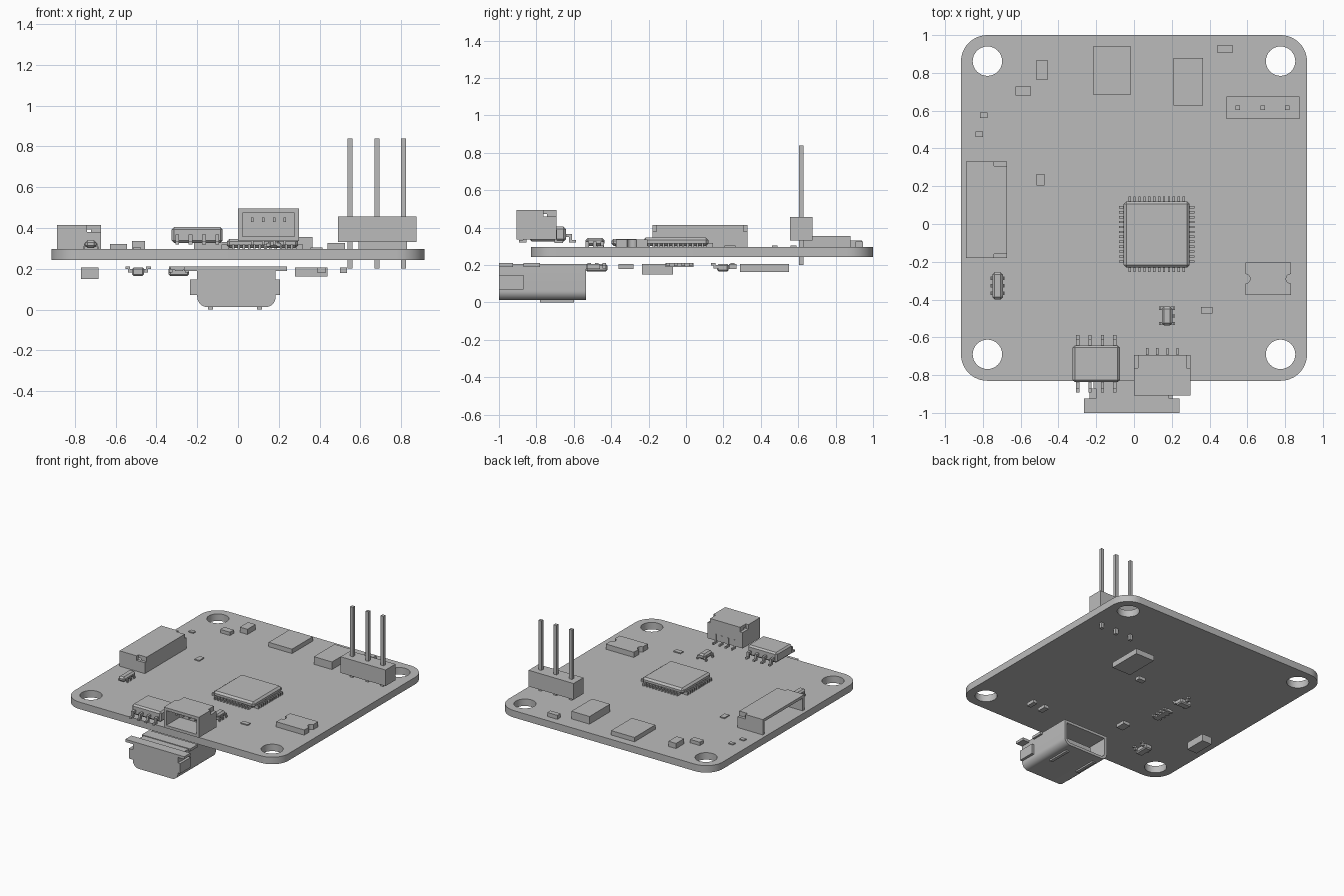
import bpy, bmesh, math
from mathutils import Matrix, Vector

cube = bpy.data.objects.get("Cube")
if cube:
    bpy.data.objects.remove(cube)

grey = bpy.data.materials.new("plain_grey")
grey.use_nodes = True
grey.diffuse_color = (0.5, 0.5, 0.5, 1)
grey.node_tree.nodes["Principled BSDF"].inputs["Base Color"].default_value = (0.5, 0.5, 0.5, 1)

BOTTOM, TOP, HANG = 0.242, 0.296, 0.205


def finish(name, mesh, bevel=0, segments=1):
    mesh.materials.clear()
    mesh.materials.append(grey)
    ob = bpy.data.objects.new(name, mesh)
    bpy.context.collection.objects.link(ob)
    if bevel:
        mod = ob.modifiers.new("edge", 'BEVEL')
        mod.width, mod.segments = bevel, segments
    return ob


def boxes(name, bounds, matrix=Matrix(), bevel=0):
    """One object out of boxes given as (x0, x1, y0, y1, z0, z1)."""
    bm = bmesh.new()
    for x0, x1, y0, y1, z0, z1 in bounds:
        place = Matrix.Translation(((x0 + x1) / 2, (y0 + y1) / 2, (z0 + z1) / 2))
        size = Matrix.Diagonal((x1 - x0, y1 - y0, z1 - z0, 1))
        bmesh.ops.create_cube(bm, size=1, matrix=matrix @ place @ size)
    mesh = bpy.data.meshes.new(name)
    bm.to_mesh(mesh)
    bm.free()
    return finish(name, mesh, bevel)


def arc(cx, cy, r, start, end, n):
    return [(cx + r * math.cos(math.radians(start + (end - start) * i / n)),
             cy + r * math.sin(math.radians(start + (end - start) * i / n))) for i in range(n + 1)]


def rounded(x0, x1, y0, y1, r, n=8):
    return (arc(x1 - r, y1 - r, r, 0, 90, n) + arc(x0 + r, y1 - r, r, 90, 180, n)
            + arc(x0 + r, y0 + r, r, 180, 270, n) + arc(x1 - r, y0 + r, r, 270, 360, n))


def prism(name, loops, z0, z1, matrix=Matrix()):
    """Extruded outline; any loops after the first are holes."""
    curve = bpy.data.curves.new(name, 'CURVE')
    curve.dimensions, curve.fill_mode, curve.extrude = '2D', 'BOTH', (z1 - z0) / 2
    for loop in loops:
        spline = curve.splines.new('POLY')
        spline.points.add(len(loop) - 1)
        for p, (x, y) in zip(spline.points, loop):
            p.co = (x, y, 0, 1)
        spline.use_cyclic_u = True
    temp = bpy.data.objects.new(name + "_outline", curve)
    mesh = bpy.data.meshes.new_from_object(temp)
    bpy.data.objects.remove(temp)
    mesh.transform(matrix @ Matrix.Translation((0, 0, (z0 + z1) / 2)))
    ob = finish(name, mesh)
    bpy.ops.object.select_all(action='DESELECT')
    ob.select_set(True)
    bpy.context.view_layer.objects.active = ob
    bpy.ops.object.shade_smooth_by_angle()
    return ob


def gull_chip(name, cx, cy, w, d, z_foot, z_far, reach, rows, angle=0, bevel=0.012):
    """Chip body with bent leads on both local y sides; works upright or hanging."""
    up = 1 if z_far > z_foot else -1
    m = Matrix.Translation((cx, cy, z_foot)) @ Matrix.Rotation(math.radians(angle), 4, 'Z')
    h = abs(z_far - z_foot)
    def span(a, b):
        return tuple(sorted((a * up, b * up)))
    boxes(name + "_body", [(-w / 2, w / 2, -d / 2, d / 2, *span(0.006, h))], m, bevel)
    t, mid, leads = 0.009, h * 0.45, []
    for side, xs in zip((-1, 1), rows):
        for x in xs:
            for a, b, z0, z1 in ((d / 2 - 0.01, d / 2 + reach * 0.5, mid - t, mid + t),
                                 (d / 2 + reach * 0.3, d / 2 + reach * 0.6, 0, mid + t),
                                 (d / 2 + reach * 0.4, d / 2 + reach, 0, t * 1.5)):
                leads.append((x - t, x + t, *sorted((side * a, side * b)), *span(z0, z1)))
    boxes(name + "_leads", leads, m)


def socket(name, cx, cy, z, w, d, h, angle, floor, pins):
    """Side entry connector, open towards local -y, with lowered rear corners."""
    m = Matrix.Translation((cx, cy, z)) @ Matrix.Rotation(math.radians(angle), 4, 'Z')
    a, b, t, tab = w / 2, d / 2, 0.022, 0.07
    parts = [(-a + t, a - t, -b, b, h - t, h), (-a + t, a - t, b - 0.05, b, 0, h - t)]
    for s in (-1, 1):
        x0, x1 = sorted((s * a, s * (a - t)))
        parts += [(x0, x1, -b, b - tab, 0, h), (x0, x1, b - tab, b, 0, h - 0.035)]
    if floor:
        parts.append((-a + t, a - t, -b, b - 0.05, 0, t))
    boxes(name + "_housing", parts, m)
    if pins:
        boxes(name + "_pins", [(x - 0.006, x + 0.006, y0, y1, z0, z1) for x in pins
              for y0, y1, z0, z1 in ((-b + 0.05, b - 0.04, h * 0.58, h * 0.72),
                                     (b - 0.01, b + 0.035, -0.02, -0.005),
                                     (b - 0.01, b + 0.004, -0.02, 0.05))], m)


# Circuit board with four mounting holes
holes = [arc(x, y, 0.078, 0, 348.75, 31) for x in (-0.776, 0.776) for y in (-0.69, 0.862)]
prism("board", [rounded(-0.916, 0.916, -0.83, 1, 0.14, 12)] + holes, BOTTOM, TOP)

# Main processor and its leads on four sides
mx, my, half = 0.12, -0.055, 0.175
boxes("processor_body", [(mx - half, mx + half, my - half, my + half, 0.302, 0.347)], bevel=0.014)
pins = []
for i in range(12):
    o = (i - 5.5) * 0.026
    for s in (-1, 1):
        e0, e1 = sorted((s * (half - 0.01), s * (half + 0.025)))
        pins.append((mx + o - 0.006, mx + o + 0.006, my + e0, my + e1, TOP, 0.318))
        pins.append((mx + e0, mx + e1, my + o - 0.006, my + o + 0.006, TOP, 0.318))
boxes("processor_leads", pins)

# Three pin header
boxes("header_block", [(0.49, 0.875, 0.555, 0.675, 0.332, 0.457)])
boxes("header_pins", [(x - 0.012, x + 0.012, 0.603, 0.627, 0.2, 0.84) for x in (0.55, 0.682, 0.812)])

# Side entry connectors
socket("left_connector", -0.78, 0.075, TOP, 0.51, 0.217, 0.119, -90, False, [])
socket("front_connector", 0.15, -0.8, 0.337, 0.3, 0.215, 0.158, 0, True,
       [-0.08, -0.027, 0.027, 0.08])

# Leaded chips on the top
four = [-0.098, -0.033, 0.033, 0.098]
gull_chip("eight_lead_chip", -0.2, -0.74, 0.25, 0.195, 0.32, 0.405, 0.055, (four, four))
three = [-0.04, 0, 0.04]
gull_chip("small_regulator", 0.175, -0.487, 0.1, 0.055, TOP, 0.345, 0.014,
          (three, three[::2]), 90)
gull_chip("left_small_chip", -0.722, -0.327, 0.145, 0.055, TOP, 0.34, 0.01, (three, three), 90)

# Resonator with a half round notch at each end
prism("resonator", [arc(0.59, -0.29, 0.025, -90, 90, 8) + [(0.59, -0.205), (0.83, -0.205)]
                    + arc(0.83, -0.29, 0.025, 90, 270, 8) + [(0.83, -0.375), (0.59, -0.375)]],
      TOP, 0.336)

# Plain flat packages and pads on the top
for name, x0, x1, y0, y1, z1 in (
        ("sensor_wide", -0.217, -0.017, 0.685, 0.94, 0.33),
        ("sensor_tall", 0.21, 0.365, 0.628, 0.88, 0.355),
        ("capacitor_back", -0.52, -0.455, 0.765, 0.865, 0.336),
        ("capacitor_side", -0.628, -0.545, 0.68, 0.728, 0.322),
        ("resistor_back", 0.44, 0.525, 0.907, 0.945, 0.327),
        ("pad_middle", -0.515, -0.475, 0.205, 0.265, 0.304),
        ("pad_front", 0.355, 0.415, -0.475, -0.44, 0.304),
        ("pad_left_a", -0.84, -0.8, 0.46, 0.49, 0.304),
        ("pad_left_b", -0.815, -0.775, 0.56, 0.59, 0.304)):
    boxes(name, [(x0, x1, y0, y1, TOP, z1)])

# Flat packages hanging under the board
for name, x0, x1, y0, y1, z0 in (
        ("under_memory", 0.28, 0.44, 0.29, 0.55, 0.163),
        ("under_inductor", -0.77, -0.685, -0.235, -0.07, 0.15),
        ("under_capacitor_a", 0.5, 0.535, -0.53, -0.46, 0.18),
        ("under_capacitor_b", 0.39, 0.43, -0.535, -0.465, 0.18),
        ("under_resistor_a", -0.2, -0.14, -0.36, -0.28, 0.18),
        ("under_resistor_b", 0.12, 0.18, 0.23, 0.27, 0.18)):
    boxes(name, [(x0, x1, y0, y1, z0, HANG)])
boxes("under_array", [(-0.31, -0.27, -0.11, 0.04, 0.19, 0.21)]
      + [(-0.33, -0.25, y - 0.009, y + 0.009, 0.195, 0.212) for y in (-0.095, -0.055, -0.015, 0.025)])
gull_chip("under_transistor_a", -0.49, -0.478, 0.115, 0.06, 0.212, 0.165, 0.032,
          (three[::2], [0]), 90, 0.008)
gull_chip("under_transistor_b", -0.29, 0.197, 0.1, 0.06, 0.212, 0.165, 0.032,
          (three[::2], [0]), 0, 0.008)

# Plug socket under the front edge: shell open at the rear, closed at the front
turn = Matrix.Rotation(math.radians(90), 4, 'X')
outer = [(0.185, 0.205), (-0.2, 0.205)] + rounded(-0.2, 0.185, 0.012, 0.205, 0.05)[18:]
inner = [(0.165, 0.185), (-0.18, 0.185)] + rounded(-0.18, 0.165, 0.032, 0.185, 0.035)[18:]
prism("plug_shell", [outer, inner], 0.535, 0.95, turn)
prism("plug_front_wall", [outer], 0.95, 1.0, turn)
boxes("plug_tongue", [(-0.12, 0.105, -0.96, -0.62, 0.09, 0.125)])
boxes("plug_front_flange", [(-0.235, 0.205, -1, -0.87, 0.07, 0.147)])
boxes("plug_mount_tabs", [(-0.265, 0.24, -1, -0.925, 0.19, 0.21),
                          (-0.215, 0.2, -0.87, -0.78, 0.19, 0.21)])
boxes("plug_springs", [(x - 0.012, x + 0.012, -0.78, -0.6, 0.0, 0.016) for x in (-0.135, 0.105)])
